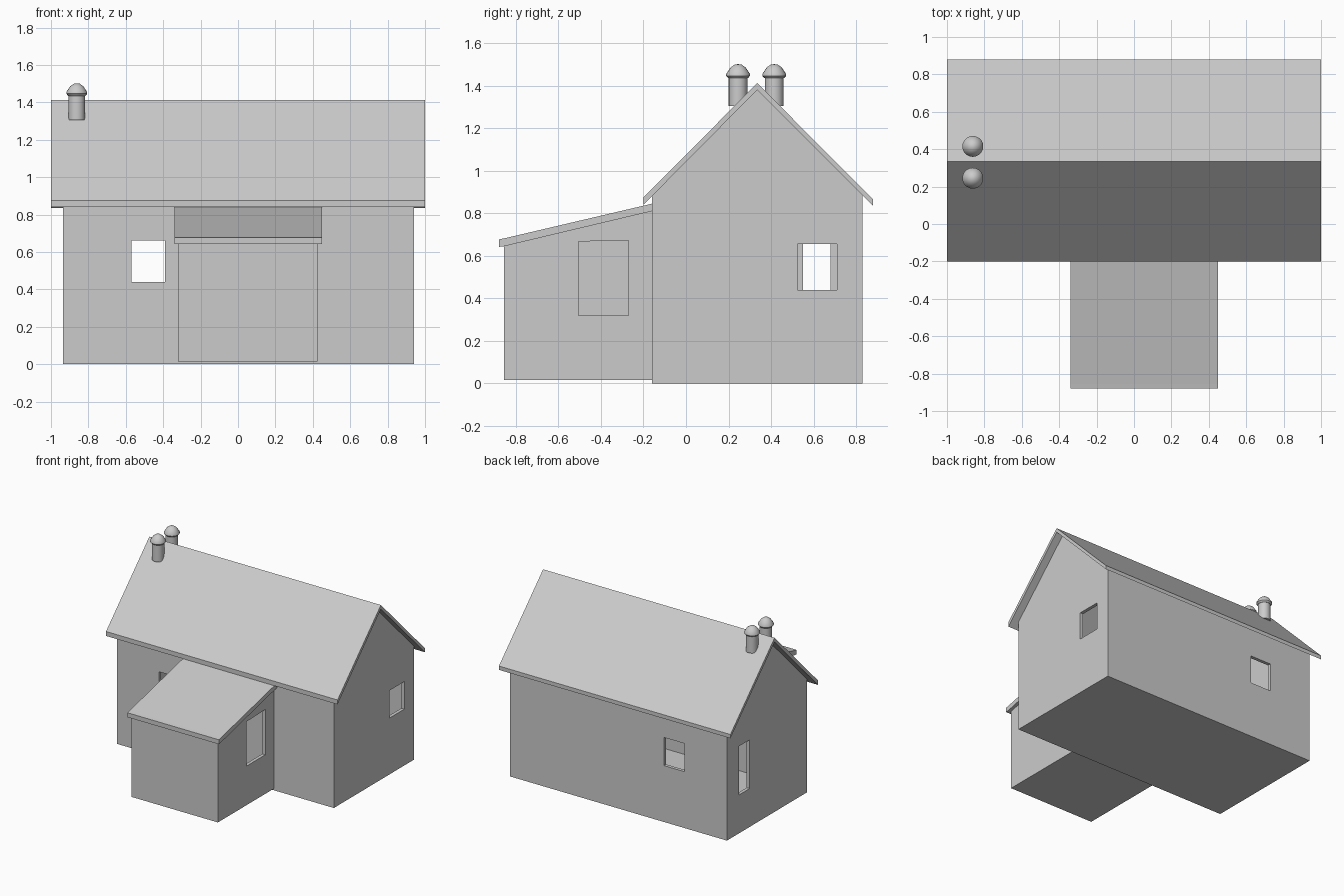
import bpy, bmesh, math

if "Cube" in bpy.data.objects:
    bpy.data.objects.remove(bpy.data.objects["Cube"])


def prism(name, profile, x0, x1):
    """Extrude a (y, z) outline along x."""
    bm = bmesh.new()
    face = bm.faces.new([bm.verts.new((x0, y, z)) for y, z in profile])
    ext = bmesh.ops.extrude_face_region(bm, geom=[face])
    for v in ext["geom"]:
        if isinstance(v, bmesh.types.BMVert):
            v.co.x = x1
    bmesh.ops.recalc_face_normals(bm, faces=bm.faces[:])
    me = bpy.data.meshes.new(name)
    bm.to_mesh(me)
    bm.free()
    ob = bpy.data.objects.new(name, me)
    bpy.context.collection.objects.link(ob)
    return ob


def box(name, x0, x1, y0, y1, z0, z1):
    return prism(name, [(y0, z0), (y1, z0), (y1, z1), (y0, z1)], x0, x1)


def carve(ob, cutters):
    """Subtract the cutters and throw them away."""
    bpy.context.view_layer.objects.active = ob
    for c in cutters:
        c.hide_render = True
        m = ob.modifiers.new("cut", "BOOLEAN")
        m.operation, m.solver, m.object = "DIFFERENCE", "EXACT", c
        bpy.ops.object.modifier_apply(modifier=m.name)
        bpy.data.objects.remove(c)


def lathe(name, x, y, profile, n=20):
    """Spin an (r, z) outline about a vertical axis."""
    bm = bmesh.new()
    vs = [bm.verts.new((r, 0, z)) for r, z in profile]
    es = [bm.edges.new(p) for p in zip(vs, vs[1:])]
    bmesh.ops.spin(bm, geom=vs + es, cent=(0, 0, 0), axis=(0, 0, 1),
                   angle=2 * math.pi, steps=n, use_duplicate=False)
    bmesh.ops.remove_doubles(bm, verts=bm.verts[:], dist=1e-4)
    bmesh.ops.recalc_face_normals(bm, faces=bm.faces[:])
    me = bpy.data.meshes.new(name)
    bm.to_mesh(me)
    bm.free()
    ob = bpy.data.objects.new(name, me)
    ob.location = (x, y, 0)
    bpy.context.collection.objects.link(ob)
    bpy.ops.object.select_all(action="DESELECT")
    ob.select_set(True)
    bpy.context.view_layer.objects.active = ob
    bpy.ops.object.shade_smooth_by_angle(angle=math.radians(35))


T = 0.026                      # wall thickness
RIDGE = 0.335

# Main house: hollow gabled body with four window openings
house = prism("house_walls", [(-0.16, 0), (0.83, 0), (0.83, 0.885),
                              (RIDGE, 1.38), (-0.16, 0.885)], -0.935, 0.94)
inner = prism("cavity", [(-0.16 + T, T), (0.83 - T, T), (0.83 - T, 0.875),
                         (RIDGE, 1.345), (-0.16 + T, 0.875)], -0.935 + T, 0.94 - T)
carve(house, [inner,
              box("front_back_cut", -0.57, -0.39, -0.3, 1.0, 0.44, 0.66),
              box("right_cut", 0.85, 1.0, 0.525, 0.71, 0.44, 0.655),
              box("left_cut", -1.0, -0.85, 0.55, 0.68, 0.30, 0.68)])

# Main roof: bent slab with plumb-cut eaves
prism("main_roof", [(-0.2, 0.84), (RIDGE, 1.38), (0.88, 0.835),
                    (0.88, 0.865), (RIDGE, 1.412), (-0.2, 0.875)], -1, 1)

# Lean-to: hollow body with an opening in its right wall
annex = prism("annex_walls", [(-0.855, 0.015), (-0.16, 0.015),
                              (-0.16, 0.81), (-0.855, 0.645)], -0.32, 0.425)
hollow = prism("annex_cavity", [(-0.855 + T, 0.04), (-0.16 - T, 0.04),
                                (-0.16 - T, 0.78), (-0.855 + T, 0.625)],
               -0.32 + T, 0.425 - T)
opening = prism("annex_opening", [(-0.505, 0.32), (-0.27, 0.32),
                                  (-0.27, 0.673), (-0.505, 0.667)], 0.35, 0.5)
carve(annex, [hollow, opening])
prism("annex_roof", [(-0.88, 0.642), (-0.855, 0.645), (-0.16, 0.81),
                     (-0.16, 0.845), (-0.855, 0.682), (-0.88, 0.677)], -0.34, 0.45)

# Pair of chimney pots with domed caps
for i, y in enumerate((0.245, 0.415)):
    lathe(f"chimney_pot_{i + 1}", -0.862, y, [(0, 1.305), (0.044, 1.305), (0.044, 1.44), (0, 1.44)])
    lathe(f"chimney_cap_{i + 1}", -0.862, y,
          [(0, 1.435), (0.046, 1.435), (0.056, 1.446), (0.056, 1.455), (0.035, 1.486),
           (0.015, 1.5), (0, 1.501)])
